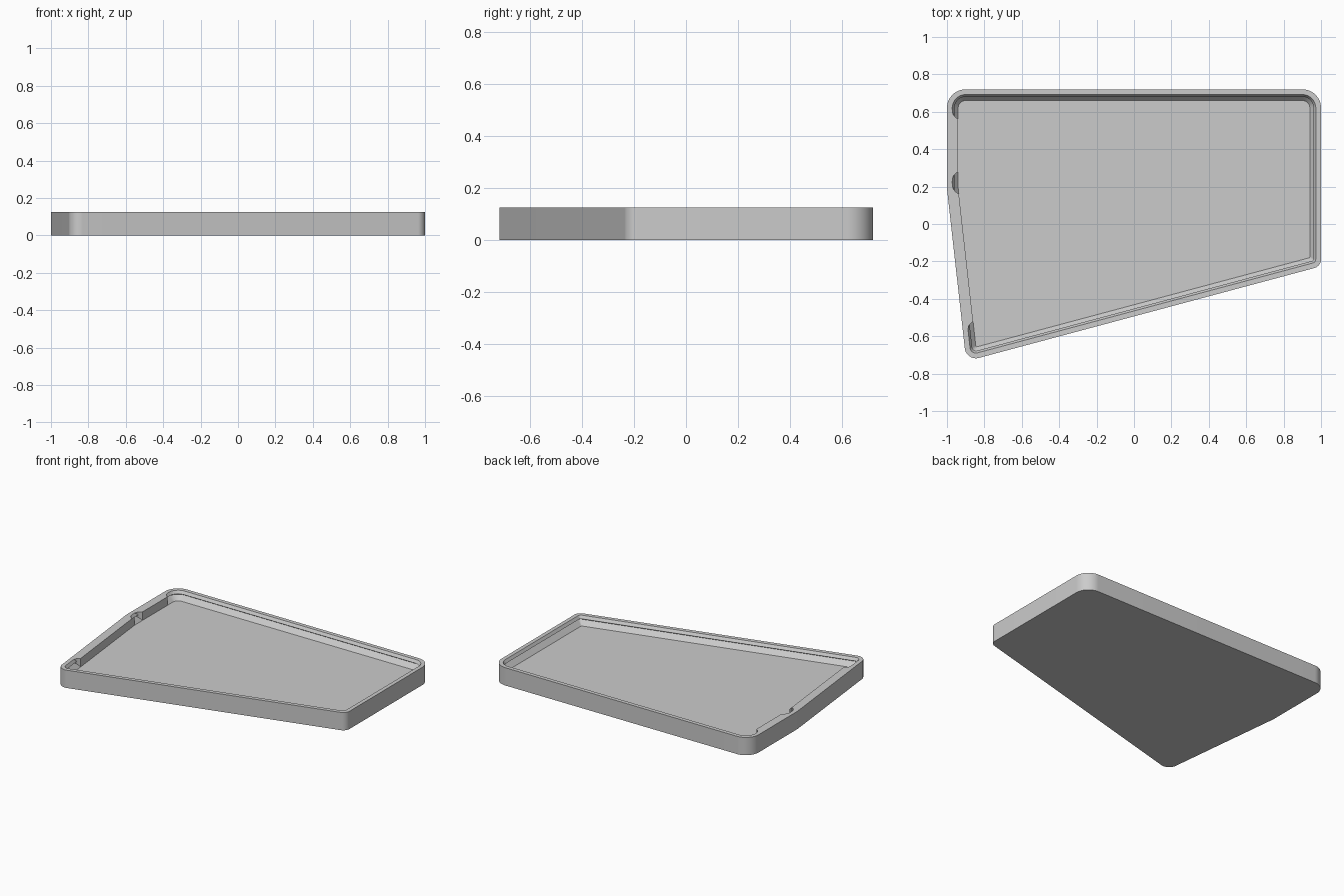
import bpy, bmesh, math
from mathutils import Vector

cube = bpy.data.objects.get("Cube")
if cube:
    bpy.data.objects.remove(cube, do_unlink=True)

grey = bpy.data.materials.new("light grey")
grey.use_nodes = True
grey.diffuse_color = (0.6, 0.6, 0.6, 1)
grey.node_tree.nodes["Principled BSDF"].inputs["Base Color"].default_value = (0.6, 0.6, 0.6, 1)

TOP, FLOOR = 0.125, 0.065
RIM, WALL = 0.028, 0.06        # rim width, wall width at the floor
SEGMENTS = 20

# Outline corners, counter-clockwise, with corner radii
CORNERS = [((-1, 0.72), 0.1), ((-1, 0.19), 0), ((-0.897, -0.734), 0.06),
           ((1, -0.226), 0.05), ((1, 0.72), 0.1)]


def inset_corners(offset):
    """Corner points of the outline moved inward by offset."""
    pts = [Vector(c[0]) for c in CORNERS]
    result = []
    for i, p in enumerate(pts):
        d1 = (p - pts[i - 1]).normalized()
        d2 = (pts[(i + 1) % len(pts)] - p).normalized()
        n1, n2 = Vector((-d1.y, d1.x)), Vector((-d2.y, d2.x))
        result.append(p + (n1 + n2) * offset / (1 + n1.dot(n2)))
    return result


def outline(offset):
    """Inset outline with rounded corners and a constant point count."""
    pts = inset_corners(offset)
    ring = []
    for i, p in enumerate(pts):
        radius = CORNERS[i][1]
        if radius == 0:
            ring.append(p)
            continue
        radius = max(radius - offset, 0.006)
        a = (pts[i - 1] - p).normalized()
        b = (pts[(i + 1) % len(pts)] - p).normalized()
        half = a.angle(b) / 2
        centre = p + (a + b).normalized() * radius / math.sin(half)
        start = p + a * radius / math.tan(half) - centre
        sweep = math.pi - 2 * half
        for k in range(SEGMENTS + 1):
            t = sweep * k / SEGMENTS
            ring.append(centre + Vector((start.x * math.cos(t) - start.y * math.sin(t),
                                         start.x * math.sin(t) + start.y * math.cos(t))))
    return ring


def loft(name, rings):
    """Skin a stack of (points, height) rings and cap both ends."""
    bm = bmesh.new()
    loops = [[bm.verts.new((p.x, p.y, z)) for p in pts] for pts, z in rings]
    for low, high in zip(loops, loops[1:]):
        n = len(low)
        for i in range(n):
            j = (i + 1) % n
            bm.faces.new((low[i], low[j], high[j], high[i]))
    bm.faces.new(loops[0][::-1])
    bm.faces.new(loops[-1])
    bmesh.ops.recalc_face_normals(bm, faces=bm.faces[:])
    mesh = bpy.data.meshes.new(name)
    bm.to_mesh(mesh)
    bm.free()
    mesh.materials.append(grey)
    obj = bpy.data.objects.new(name, mesh)
    bpy.context.collection.objects.link(obj)
    bpy.ops.object.select_all(action="DESELECT")
    obj.select_set(True)
    bpy.context.view_layer.objects.active = obj
    bpy.ops.object.shade_smooth_by_angle(angle=math.radians(5.5))
    return obj


# Tray: outer wall, flat rim, snap ridge with undercut, sloped wall, floor
profile = [(0, 0), (0, TOP), (RIM, TOP), (0.04, 0.105), (0.031, 0.098), (WALL, FLOOR)]
loft("tray", [(outline(offset), z) for offset, z in profile])

# Straight filler strips along the right-hand wall, with scooped ends
outer, inner = inset_corners(RIM), inset_corners(WALL)


def at_height(line, y):
    """Point at the given y on the upright or slanted part of the wall."""
    a, b = (line[0], line[1]) if y > line[1].y else (line[1], line[2])
    return a.lerp(b, (y - a.y) / (b.y - a.y))


def scoop(y, side):
    """Arc from the rim edge to the inner wall face, bulging into the wall."""
    tip, end = at_height(outer, y), at_height(inner, y + side * 0.06)
    chord = end - tip
    bulge = Vector((-abs(chord.y), side * abs(chord.x))).normalized() * 0.011
    return [tip.lerp(end, k / 10) + bulge * math.sin(math.pi * k / 10) for k in range(11)]


def strip(name, y_top, y_low):
    pts = scoop(y_top, -1)
    bend = outer[1].y
    if y_low < bend < y_top:
        pts.append(inner[1])
    pts += scoop(y_low, 1)[::-1]
    if y_low < bend < y_top:
        pts.append(outer[1])
    loft(name, [(pts, FLOOR - 0.01), (pts, TOP)])


strip("back_wall_strip", 0.62, 0.22)
strip("front_wall_strip", 0.22, -0.58)
